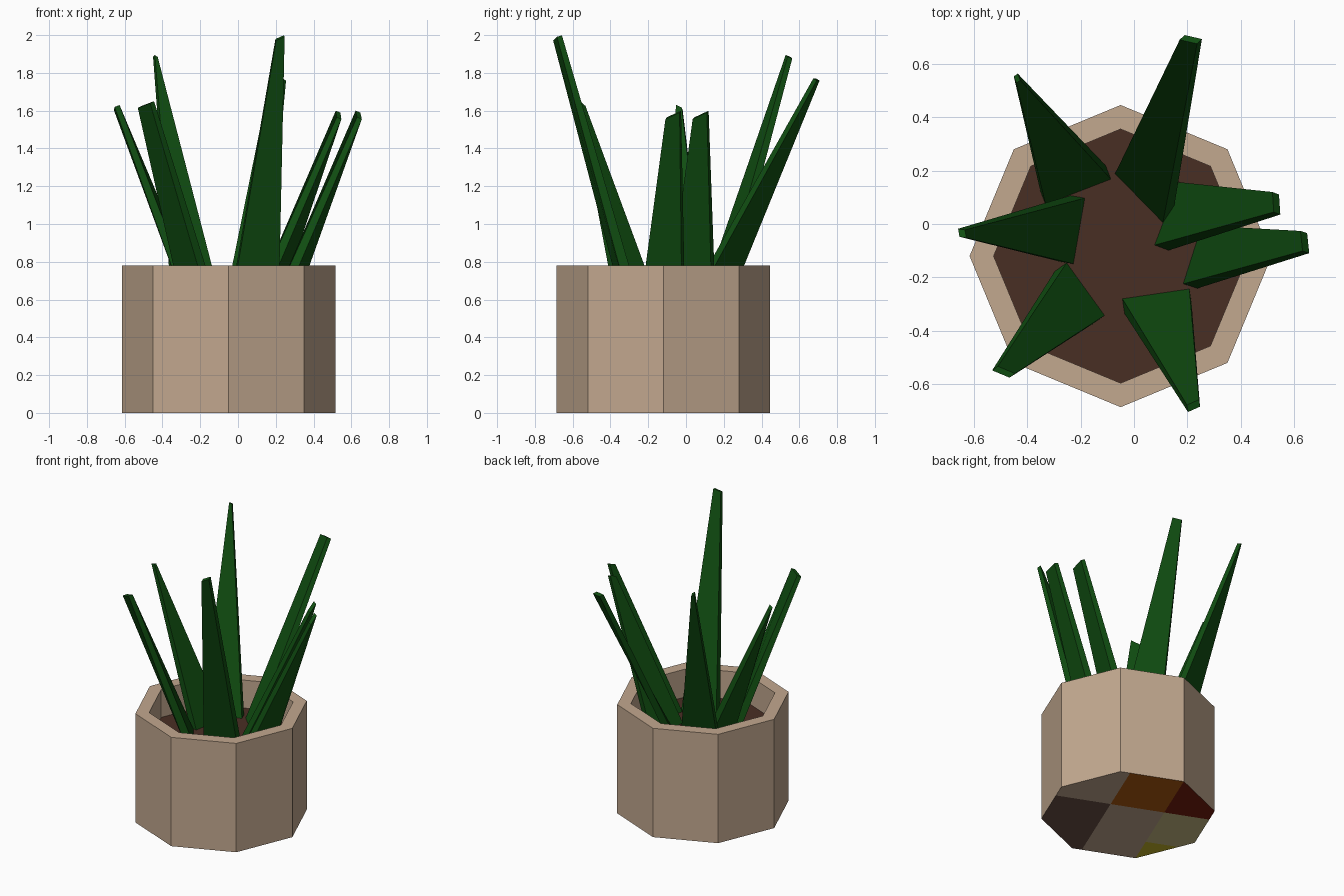
import bpy, bmesh, math
from mathutils import Vector

default = bpy.data.objects.get("Cube")
if default:
    bpy.data.objects.remove(default, do_unlink=True)


def material(name, *srgb):
    """Flat material from 0-255 sRGB values."""
    lin = [((c / 255 + 0.055) / 1.055) ** 2.4 if c > 10 else c / 3294 for c in srgb]
    mat = bpy.data.materials.new(name)
    mat.use_nodes = True
    mat.diffuse_color = (*lin, 1)
    bsdf = next(n for n in mat.node_tree.nodes if n.type == 'BSDF_PRINCIPLED')
    bsdf.inputs["Base Color"].default_value = (*lin, 1)
    return mat


def add_object(name, bm, *mats):
    bmesh.ops.recalc_face_normals(bm, faces=bm.faces)
    mesh = bpy.data.meshes.new(name)
    bm.to_mesh(mesh)
    bm.free()
    for mat in mats:
        mesh.materials.append(mat)
    obj = bpy.data.objects.new(name, mesh)
    bpy.context.collection.objects.link(obj)
    return obj


clay = material("clay", 194, 168, 143)
earth = material("earth", 73, 46, 36)
leaf_green = material("leaf_green", 16, 78, 17)
base_paints = [material("dark_brown", 106, 81, 69), material("orange_brown", 176, 90, 17),
               material("dark_red", 121, 30, 13), material("khaki", 202, 190, 134),
               material("mustard", 198, 181, 39)]

CENTER = Vector((-0.05, -0.12, 0))
OUTER, INNER, RIM, SOIL = 0.565, 0.475, 0.78, 0.58


def octagon(bm, radius, z):
    ring = []
    for i in range(8):
        a = i * math.pi / 4
        ring.append(bm.verts.new(CENTER + Vector((radius * math.cos(a), radius * math.sin(a), z))))
    return ring


# Pot: underside, outer wall, rim and inner wall
bm = bmesh.new()
rings = [octagon(bm, OUTER, 0), octagon(bm, OUTER, RIM),
         octagon(bm, INNER, RIM), octagon(bm, INNER, SOIL)]
for low, high in zip(rings, rings[1:]):
    for i in range(8):
        j = (i + 1) % 8
        bm.faces.new((low[i], low[j], high[j], high[i]))
bm.faces.new(rings[0])

# Underside cut into coloured patches, aligned with the pot's sides
turn = math.radians(22.5)
across = Vector((-math.cos(turn), math.sin(turn), 0))
along = Vector((math.sin(turn), math.cos(turn), 0))


def underside():
    return [f for f in bm.faces if all(v.co.z < 0.001 for v in f.verts)]


for axis, offset in ((across, -0.15), (across, 0.215), (along, 0.10), (along, -0.30)):
    faces = underside()
    edges = {e for f in faces for e in f.edges}
    verts = {v for f in faces for v in f.verts}
    bmesh.ops.bisect_plane(bm, geom=faces + list(edges) + list(verts), dist=0.0001,
                           plane_co=CENTER + axis * offset, plane_no=axis)
for f in underside():
    p = f.calc_center_median() - CENTER
    u, v = p.dot(across), p.dot(along)
    if u < -0.15:
        f.material_index = 0 if v > 0.10 else 1
    elif u < 0.215:
        f.material_index = 2 if v > 0.10 else 0
    else:
        f.material_index = 3 if v > 0.10 else 4 if v > -0.30 else 5
add_object("pot", bm, clay, *base_paints)

# Soil
bm = bmesh.new()
bm.faces.new(octagon(bm, INNER, SOIL))
soil = add_object("soil", bm, earth)


def leaf(name, base_a, base_b, tip_a, tip_b):
    """Tapered slab: inner edge at the base, middle of the edge at the tip."""
    a, b = (Vector((*p, SOIL - 0.01)) for p in (base_a, base_b))
    ta, tb = Vector(tip_a), Vector(tip_b)
    out = (b - a).cross(ta + tb - a - b).normalized()
    if out.z > 0:
        out = -out
    flat = Vector((out.x, out.y, 0)) * 0.06
    half = out * 0.014
    bm = bmesh.new()
    low = [bm.verts.new(p) for p in (a, b, b + flat, a + flat)]
    top = [bm.verts.new(p) for p in (ta - half, tb - half, tb + half, ta + half)]
    bm.faces.new(low)
    bm.faces.new(top)
    for i in range(4):
        j = (i + 1) % 4
        bm.faces.new((low[i], low[j], top[j], top[i]))
    add_object(name, bm, leaf_green)


# Leaves
leaf("front_leaf", (-.045, -.277), (.207, -.24), (.2, -.69, 1.975), (.245, -.67, 1.995))
leaf("back_leaf", (-.073, .184), (.107, 0), (.18, .698, 1.765), (.245, .683, 1.765))
leaf("back_right_leaf", (-.084, .165), (-.33, .07), (-.43, .55, 1.88), (-.445, .54, 1.89))
leaf("right_leaf", (-.18, .098), (-.223, -.15), (-.645, -.02, 1.61), (-.64, -.05, 1.625))
leaf("front_right_leaf", (-.25, -.142), (-.107, -.34), (-.52, -.54, 1.62), (-.455, -.567, 1.645))
leaf("back_left_leaf", (.073, -.08), (.163, .157), (.535, .04, 1.56), (.53, .115, 1.595))
leaf("left_leaf", (.18, -.225), (.25, -.005), (.643, -.105, 1.56), (.635, -.03, 1.595))
